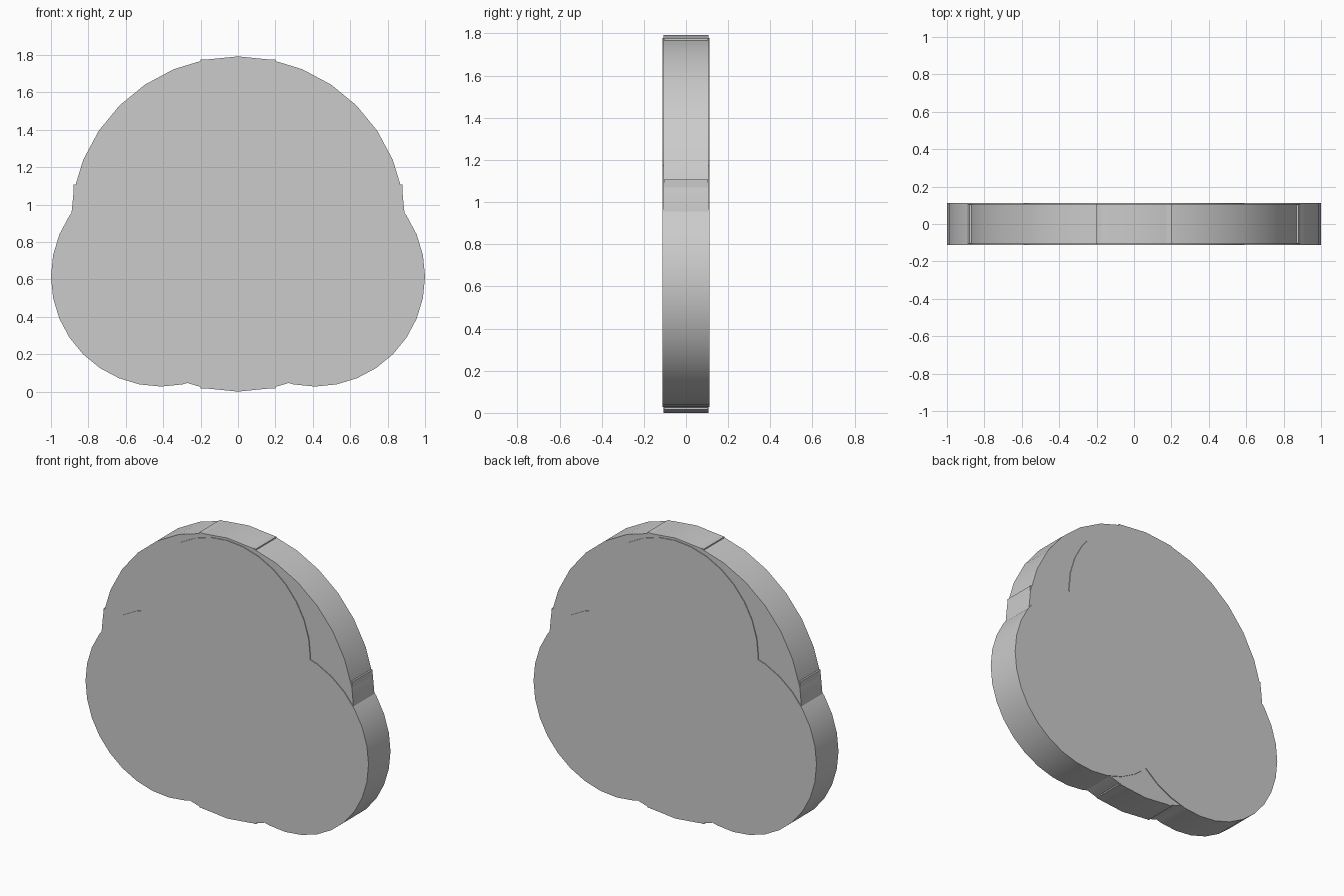
import bpy
import math

if "Cube" in bpy.data.objects:
    bpy.data.objects.remove(bpy.data.objects["Cube"])


def finish(obj, name):
    obj.name = name
    bpy.ops.object.transform_apply(location=True, rotation=True, scale=True)
    bpy.ops.object.shade_smooth_by_angle(angle=math.radians(30))
    return obj


def disc(name, x, z, radius, half_depth):
    # round plate facing the front, 32 sides with a vertex at the top
    bpy.ops.mesh.primitive_cylinder_add(
        vertices=32, radius=radius, depth=2 * half_depth,
        location=(x, 0, z), rotation=(math.pi / 2, 0, 0))
    return finish(bpy.context.object, name)


def bar(name, z, width, height, half_depth):
    bpy.ops.mesh.primitive_cube_add(size=1, location=(0, 0, z))
    obj = bpy.context.object
    obj.scale = (width, 2 * half_depth, height)
    return finish(obj, name)


CENTRE = 0.896

# slightly recessed central plate
disc("centre_plate", 0, CENTRE, 0.896, 0.106)

# crossed bars whose corners just break through the plate rim
bar("upright_bar", CENTRE, 0.40, 1.758, 0.104)
bar("cross_bar", CENTRE, 1.758, 0.42, 0.104)

# three full-depth lobes: one on top, two mirrored below
disc("top_lobe", 0, 1.19, 0.588, 0.111)
for side, label in ((-1, "left_lobe"), (1, "right_lobe")):
    disc(label, side * 0.412, 0.615, 0.588, 0.111)
